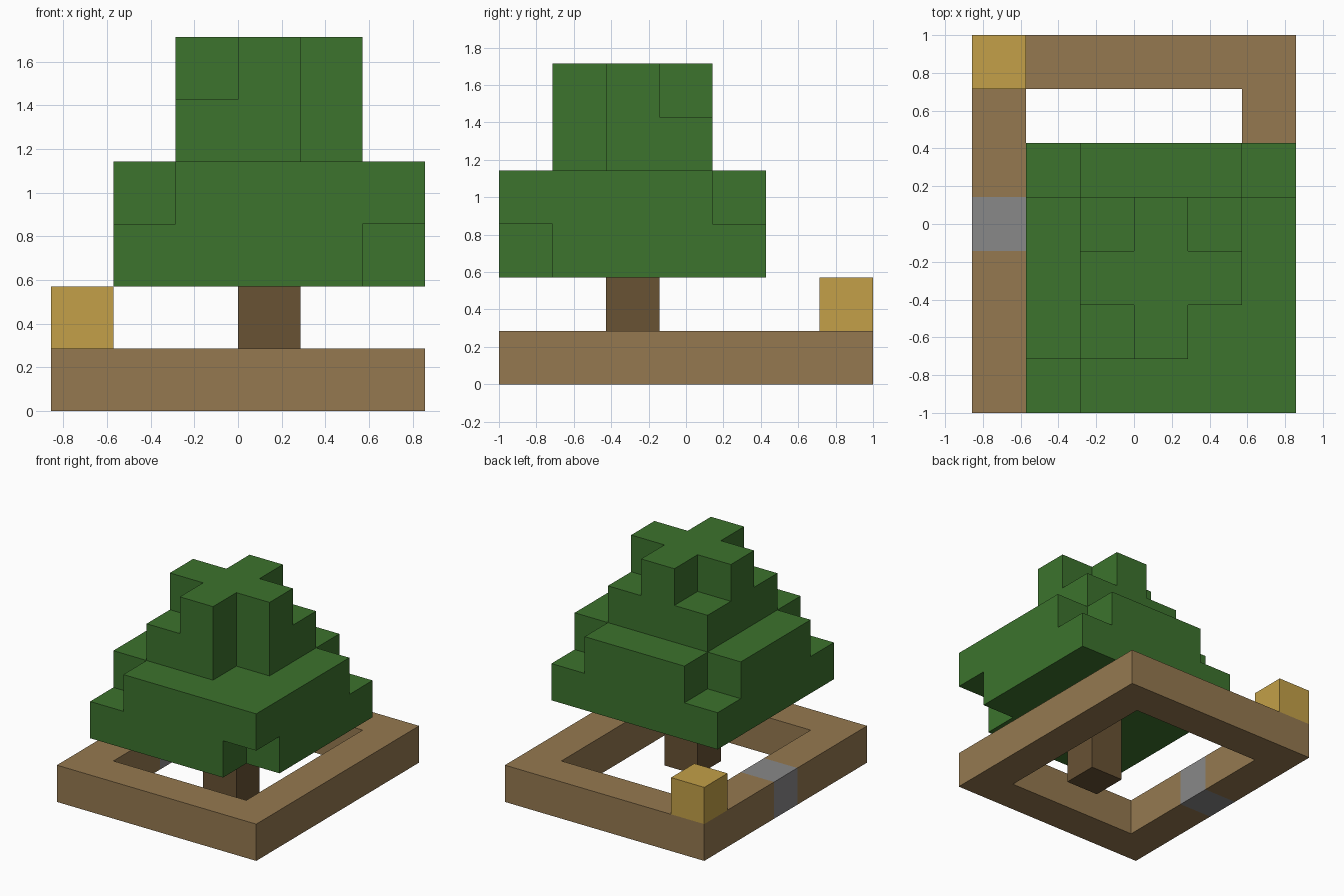
import bpy
import bmesh
from mathutils import Vector

if "Cube" in bpy.data.objects:
    bpy.data.objects.remove(bpy.data.objects["Cube"], do_unlink=True)

UNIT = 2 / 7                      # edge of one block
ORIGIN = Vector((-3, -3.5, 0))    # grid corner, in blocks


def material(name, *rgb):
    color = [((c / 255 + 0.055) / 1.055) ** 2.4 for c in rgb] + [1]
    mat = bpy.data.materials.new(name)
    mat.use_nodes = True
    mat.diffuse_color = color
    mat.node_tree.nodes["Principled BSDF"].inputs["Base Color"].default_value = color
    return mat


def block(x, y, z):
    """Cells of a box given as ranges along each axis."""
    return {(i, j, k) for i in range(*x) for j in range(*y) for k in range(*z)}


# Square border with one stone and a gold block on a back corner
stone = {(0, 3, 0)}
border = block((0, 6), (0, 7), (0, 1)) - block((1, 5), (1, 6), (0, 1)) - stone
gold = {(0, 6, 1)}

# Trunk reaching the ground in the open middle
trunk = block((3, 4), (2, 3), (0, 2))

# Foliage: wide lower tier and narrow upper tier with clipped corners
foliage = block((1, 6), (0, 5), (2, 4)) | block((2, 5), (1, 4), (4, 6))
foliage -= {(5, 0, 2), (1, 0, 3), (1, 4, 3), (5, 4, 3)}
foliage -= {(4, 1, 4), (4, 1, 5), (2, 1, 5), (2, 3, 5), (4, 3, 5)}

parts = {
    "border_frame": (border, material("light wood", 149, 121, 80)),
    "border_stone": (stone, material("stone grey", 137, 136, 137)),
    "gold_block": (gold, material("gold", 195, 160, 72)),
    "tree_trunk": (trunk, material("dark bark", 104, 82, 52)),
    "tree_foliage": (foliage, material("leaf green", 60, 115, 45)),
}
solid = set().union(*(cells for cells, _ in parts.values()))


def add_part(name, cells, mat):
    """Skin the outside of the cells, leaving out faces hidden by any block."""
    bm = bmesh.new()
    for cell in sorted(cells):
        centre = Vector(cell) + Vector((0.5, 0.5, 0.5))
        for axis in range(3):
            for sign in (-1, 1):
                n = Vector((0, 0, 0))
                n[axis] = sign
                if tuple(int(c + d) for c, d in zip(cell, n)) in solid:
                    continue
                u = Vector((0, 0, 0))
                u[(axis + 1) % 3] = 1
                v = n.cross(u)
                corners = [centre + (n + a * u + b * v) / 2
                           for a, b in ((-1, -1), (1, -1), (1, 1), (-1, 1))]
                bm.faces.new([bm.verts.new((c + ORIGIN) * UNIT) for c in corners])
    bmesh.ops.remove_doubles(bm, verts=bm.verts, dist=UNIT / 100)
    bmesh.ops.dissolve_limit(bm, angle_limit=0.01, verts=bm.verts, edges=bm.edges)
    mesh = bpy.data.meshes.new(name)
    bm.to_mesh(mesh)
    bm.free()
    mesh.materials.append(mat)
    bpy.context.collection.objects.link(bpy.data.objects.new(name, mesh))


for part_name, (part_cells, part_mat) in parts.items():
    add_part(part_name, part_cells, part_mat)
